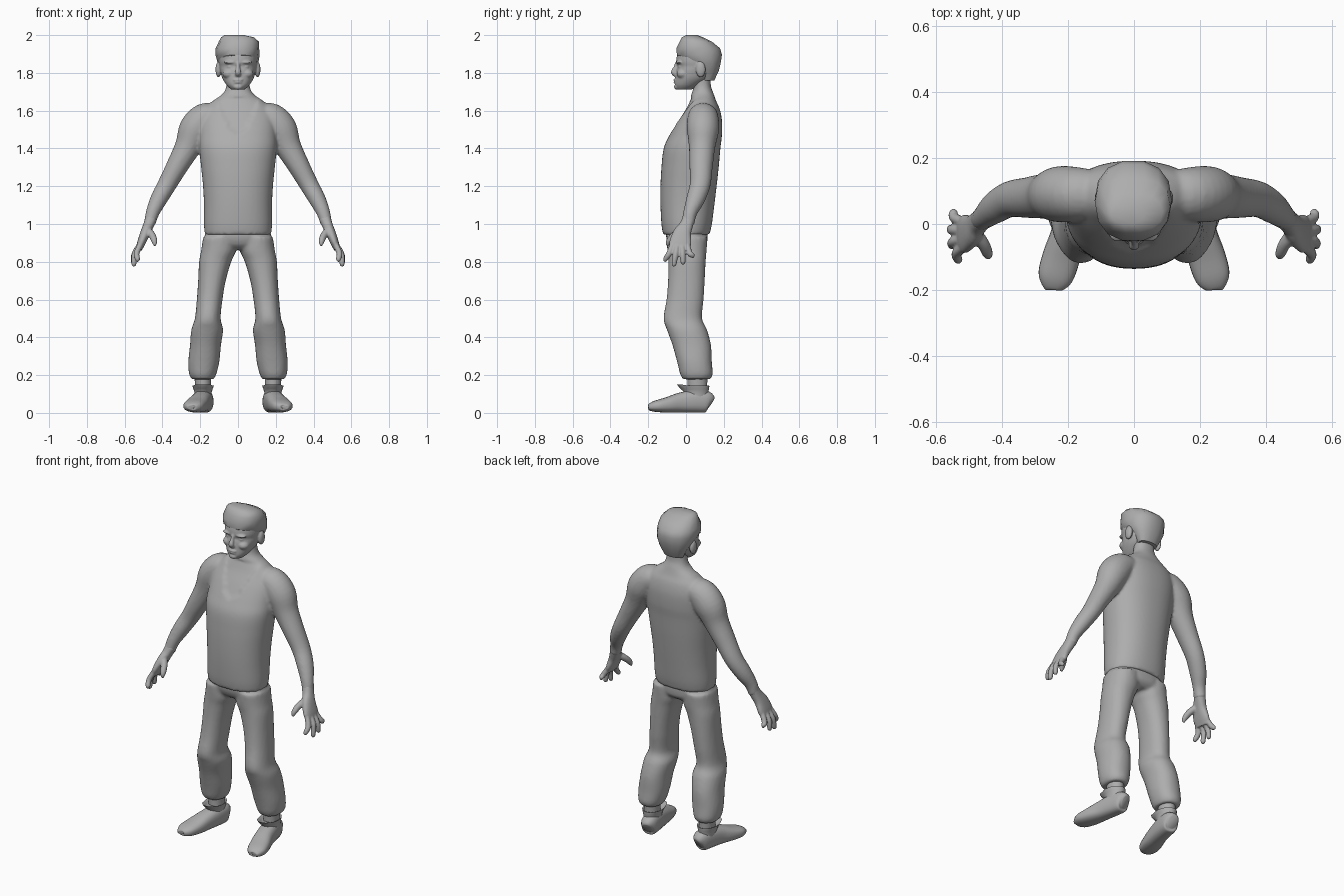
import bpy, bmesh, math
from mathutils import Vector, Matrix

grey = bpy.data.materials.new("plain_grey")
grey.diffuse_color = (0.42, 0.42, 0.42, 1)


def spline(rings, sub):
    """Catmull-Rom interpolation of ring tuples."""
    out = []
    for i in range(len(rings) - 1):
        p0, p1 = rings[max(i - 1, 0)], rings[i]
        p2, p3 = rings[i + 1], rings[min(i + 2, len(rings) - 1)]
        for k in range(sub):
            t = k / sub
            out.append([0.5 * (2 * b + (c - a) * t + (2 * a - 5 * b + 4 * c - d) * t * t
                               + (3 * b - a - 3 * c + d) * t ** 3)
                        for a, b, c, d in zip(p0, p1, p2, p3)])
    return out + [list(rings[-1])]


def loft(bm, rings, ref=(1, 0, 0), flat=False, n=24, p=2.0, sub=4, side=1):
    """Skin rings (x, y, z, radius along ref, radius across); flat keeps them level."""
    rs = spline([(r[0] * side,) + tuple(r[1:]) for r in rings], sub)
    pts = [Vector(r[:3]) for r in rs]
    loops = []
    for i, r in enumerate(rs):
        t = Vector((0, 0, 1)) if flat else \
            (pts[min(i + 1, len(pts) - 1)] - pts[max(i - 1, 0)]).normalized()
        u = Vector(ref)
        u = (u - t * u.dot(t)).normalized()
        v = t.cross(u)
        loop = []
        for k in range(n):
            a = 2 * math.pi * k / n
            c, s = math.cos(a), math.sin(a)
            cu = math.copysign(abs(c) ** (2 / p), c) * max(r[3], 0.003)
            cv = math.copysign(abs(s) ** (2 / p), s) * max(r[4], 0.003)
            loop.append(bm.verts.new(pts[i] + u * cu + v * cv))
        loops.append(loop)
    for a, b in zip(loops, loops[1:]):
        for k in range(n):
            bm.faces.new((a[k], a[(k + 1) % n], b[(k + 1) % n], b[k]))
    bm.faces.new(loops[0][::-1])
    bm.faces.new(loops[-1])


def level(rows, x=0.0):
    """Rows of (z, front y, back y, half width) to level rings."""
    return [(x, (f + b) / 2, z, w, (b - f) / 2) for z, f, b, w in rows]


def ball(bm, pos, rad):
    m = Matrix.Translation(pos) @ Matrix.Diagonal((*rad, 1))
    bmesh.ops.create_uvsphere(bm, u_segments=20, v_segments=12, radius=1, matrix=m)


def finish(bm, name, voxel=0, smooth=3, angle=60):
    bmesh.ops.recalc_face_normals(bm, faces=bm.faces)
    me = bpy.data.meshes.new(name)
    bm.to_mesh(me)
    bm.free()
    me.shade_smooth()
    me.set_sharp_from_angle(angle=math.radians(angle))
    me.materials.append(grey)
    ob = bpy.data.objects.new(name, me)
    bpy.context.collection.objects.link(ob)
    if voxel:  # fuse overlapping volumes into one soft skin
        r = ob.modifiers.new("fuse", 'REMESH')
        r.mode, r.voxel_size, r.use_smooth_shade = 'VOXEL', voxel, True
        s = ob.modifiers.new("soften", 'SMOOTH')
        s.factor, s.iterations = 0.5, smooth
    return ob


# Torso with vest, neck and arms
bm = bmesh.new()
loft(bm, level([(.945, -.122, .125, .176), (1.0, -.13, .137, .18), (1.1, -.135, .15, .18),
                (1.2, -.135, .162, .185), (1.3, -.13, .173, .195), (1.4, -.118, .182, .205),
                (1.47, -.088, .19, .205), (1.55, -.045, .19, .20), (1.61, -.008, .178, .175),
                (1.65, .012, .16, .135), (1.69, .03, .146, .08), (1.73, .04, .132, .062),
                (1.79, .035, .13, .06)]), flat=True, n=72, p=2.25, sub=6)
for v in bm.verts:  # scooped neckline set slightly below the cloth
    x, y, z = v.co
    if y < .08 and abs(x) < .11 and 1.48 + 16 * x * x < z < 1.67:
        v.co.y += .009
ARM = [(.10, .09, 1.58, .07, .055), (.17, .09, 1.56, .082, .083), (.225, .09, 1.50, .085, .088),
       (.265, .085, 1.41, .070, .070), (.32, .08, 1.31, .062, .058), (.375, .075, 1.21, .055, .050),
       (.42, .05, 1.13, .049, .045), (.452, .022, 1.06, .037, .036), (.468, .01, 1.0, .034, .03)]
for s in (-1, 1):
    loft(bm, ARM, ref=(0, 1, 0), side=s)
finish(bm, "torso_and_arms", voxel=.009)

# Hands
PALM = [(.46, .015, 1.03, .033, .031), (.475, 0, .99, .036, .028), (.492, -.02, .95, .048, .026),
        (.512, -.03, .90, .058, .022), (.525, -.034, .865, .05, .016)]
TIPS = [(-.07, .532, -.108, .80), (-.045, .551, -.063, .775),
        (-.02, .553, -.016, .785), (.005, .546, .034, .82)]
for s, side_name in ((-1, "right"), (1, "left")):
    bm = bmesh.new()
    loft(bm, PALM, ref=(0, 1, 0), side=s, p=2.3)
    for y0, x, y, z in TIPS:
        loft(bm, [(.515, y0, .895, .015, .015), ((.53 + x) / 2 + .006, (y0 + y) / 2, .845, .0155, .0155),
                  (x, y, z + .014, .0135, .0135), (x, y, z, .006, .006)],
             ref=(0, 1, 0), side=s, n=12)
    loft(bm, [(.48, -.03, .965, .022, .022), (.455, -.062, .94, .019, .019),
              (.443, -.09, .91, .016, .016), (.440, -.10, .885, .007, .007)],
         ref=(0, 1, 0), side=s, n=12)
    finish(bm, side_name + "_hand", voxel=.005, smooth=2)

# Baggy trousers
LEG = [(.10, .005, .93, .085, .108), (.103, .005, .86, .092, .104), (.121, .005, .80, .085, .099),
       (.138, .002, .70, .073, .097), (.150, -.005, .60, .068, .098), (.160, -.017, .50, .068, .102),
       (.163, .005, .44, .084, .106), (.172, .03, .36, .082, .102), (.181, .045, .27, .082, .092),
       (.187, .055, .205, .072, .086), (.187, .056, .178, .058, .072)]
bm = bmesh.new()
loft(bm, level([(.97, -.105, .112, .168), (.93, -.105, .114, .176),
                (.89, -.09, .108, .172), (.865, -.06, .08, .13)]), flat=True, n=48, p=2.3)
for s in (-1, 1):
    loft(bm, LEG, flat=True, side=s, p=2.2, n=32)
finish(bm, "trousers", voxel=.01)

# Shoes with ankles and flared collars
SHOE = [(.17, .13, .05, .024, .034), (.174, .112, .058, .044, .056), (.184, .05, .062, .05, .061),
        (.20, -.03, .054, .052, .053), (.22, -.10, .042, .057, .041), (.238, -.16, .035, .053, .03),
        (.248, -.192, .03, .032, .018), (.249, -.198, .029, .014, .008)]
for s, side_name in ((-1, "right"), (1, "left")):
    bm = bmesh.new()
    loft(bm, SHOE, p=2.5, side=s)
    finish(bm, side_name + "_shoe")
    bm = bmesh.new()
    loft(bm, [(.185, .055, .06, .044, .062), (.185, .055, .11, .046, .064),
              (.185, .045, .145, .057, .078), (.185, .05, .13, .04, .055)],
         flat=True, side=s, sub=3)
    for v in bm.verts:  # tongue rises and points forward
        if v.co.z > .12 and v.co.y < 0:
            v.co.y -= .015
            v.co.z += .006
    finish(bm, side_name + "_shoe_collar")
    bm = bmesh.new()
    loft(bm, [(.183, .06, .08, .042, .054), (.185, .06, .14, .042, .052),
              (.187, .06, .22, .046, .055)], flat=True, side=s)
    finish(bm, side_name + "_ankle")

# Head with facial forms and ears
bm = bmesh.new()
loft(bm, level([(1.712, -.048, .03, .036), (1.735, -.058, .075, .06), (1.77, -.056, .125, .082),
                (1.81, -.052, .155, .094), (1.835, -.046, .168, .098), (1.86, -.052, .178, .102),
                (1.90, -.046, .18, .102), (1.94, -.03, .15, .09)]), flat=True, n=36, p=2.15)
loft(bm, [(0, -.046, 1.855, .010, .010), (0, -.056, 1.825, .011, .012),
          (0, -.066, 1.803, .016, .014), (0, -.052, 1.785, .014, .010)], n=16)
ball(bm, (0, -.054, 1.762), (.027, .013, .006))
ball(bm, (0, -.052, 1.750), (.024, .014, .006))
ball(bm, (0, -.046, 1.726), (.026, .018, .016))
for s in (-1, 1):
    ball(bm, (s * .040, -.034, 1.856), (.036, .020, .009))
    ball(bm, (s * .048, -.016, 1.795), (.034, .034, .026))
    ball(bm, (s * .040, -.024, 1.832), (.019, .018, .011))
    ball(bm, (s * .104, .078, 1.818), (.015, .026, .042))
finish(bm, "head", voxel=.005, smooth=2)

# Blocky swept hair, sloping down to the back
bm = bmesh.new()
HAIR = [(0, .115, 1.76, .06, .035), (0, .115, 1.81, .085, .06), (0, .095, 1.85, .107, .09),
        (-.002, .071, 1.895, .117, .122), (-.003, .065, 1.93, .115, .118),
        (.004, .052, 1.965, .106, .088), (-.002, .035, 1.988, .088, .058),
        (-.02, .03, 2.0, .05, .03)]
loft(bm, HAIR, flat=True, n=14, p=2.3, sub=1)
finish(bm, "hair", angle=45)
